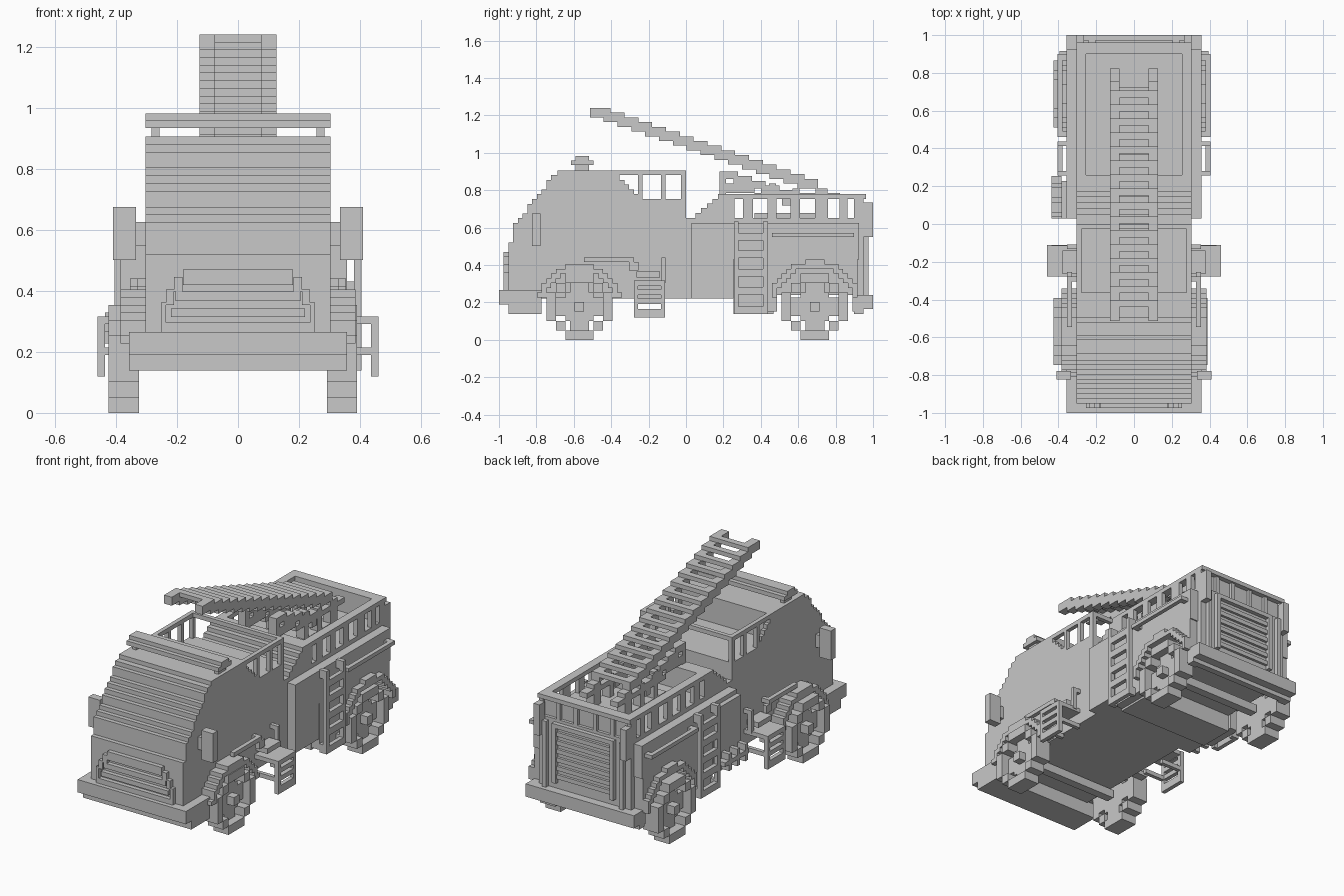
import bpy
import bmesh
from math import hypot
from mathutils import Vector

old = bpy.data.objects.get("Cube")
if old:
    bpy.data.objects.remove(old)

UNIT = 2 / 79          # one block; y counts blocks from the front bumper
CAB, BODY = 12, 14.1   # half widths
FLOOR, SKIRT = 8.7, 5.5
DECK, ROOF = 29.8, 35.8
FRONT_AXLE, REAR_AXLE, HUB = 17, 66.7, 7

paint = bpy.data.materials.new("plain_grey")
paint.diffuse_color = (0.58, 0.58, 0.58, 1)
paint.use_nodes = True
paint.node_tree.nodes["Principled BSDF"].inputs["Base Color"].default_value = (0.58, 0.58, 0.58, 1)


def box(x, y, z):
    """One block as three ranges."""
    return (x, y, z)


def wide(half, y, z):
    """A block centred across the truck."""
    return ((-half, half), y, z)


def flip(blocks):
    """The same blocks on the opposite side."""
    return [((-x[1], -x[0]), y, z) for x, y, z in blocks]


def part(name, blocks, both_sides=False):
    """Join blocks into one flat shaded object."""
    mesh_builder = bmesh.new()
    for x, y, z in list(blocks) + (flip(blocks) if both_sides else []):
        made = bmesh.ops.create_cube(mesh_builder, size=1)
        for vert in made["verts"]:
            low_high = [r[0] if c < 0 else r[1] for r, c in zip((x, y, z), vert.co)]
            vert.co = Vector((low_high[0], low_high[1] - 39.5, low_high[2])) * UNIT
    mesh = bpy.data.meshes.new(name)
    mesh_builder.to_mesh(mesh)
    mesh_builder.free()
    mesh.materials.append(paint)
    obj = bpy.data.objects.new(name, mesh)
    bpy.context.collection.objects.link(obj)
    return obj


def stepped(x, axle, y_cells, z_cells, keep):
    """Rows of blocks kept by a rule on the offset from an axle."""
    blocks = []
    for row in z_cells:
        start = None
        for cell in list(y_cells) + [None]:
            inside = cell is not None and keep(cell + 0.5, row + 0.5)
            if inside and start is None:
                start = cell
            if inside:
                end = cell + 1
            elif start is not None:
                blocks.append(box(x, (axle + start, axle + end), (HUB + row, HUB + row + 1)))
                start = None
    return blocks


# Cab: stacked layers with a stepped nose
cab = []
bottom = FLOOR
nose = [(20.6, 2), (24.7, 3), (25.7, 4), (26.7, 5), (28.7, 6), (DECK, 7),
        (30.8, 8), (31.8, 9), (33.8, 10), (34.8, 11), (ROOF, 12.4)]
for top, front in nose:
    back = 39.5 if top <= DECK else 25.2
    cab.append(wide(CAB, (front, back), (bottom, top)))
    bottom = top
part("cab", cab)
part("cab_front_skirt", [wide(BODY, (2, 9), (SKIRT, 10.5))])
part("front_bumper", [wide(BODY, (0, 8), (7.5, 10.5))])

# Grille: bars inside a stepped frame
grille = [wide(half, (1, 2), (low, high)) for half, low, high in
          [(9.3, 10.5, 11.7), (8.7, 12.4, 13.5), (8.1, 14.5, 15.7), (7.1, 16.6, 18.6)]]
part("grille_bars", grille)
frame = [box((9.3, 10), (1, 2), (10.5, 14.3)), box((8.3, 9.3), (1, 2), (14, 16)),
         box((7.2, 8.3), (1, 2), (15.7, 17.6))]
part("grille_frame", frame, True)

# Open frame behind the cab roof, with a stepped corner in each side
rails = [box((11, CAB), (24, 39.5), (ROOF - 1, ROOF))]
for start, end in [(29.4, 30.3), (34.2, 35.2), (38.4, 39.5)]:
    rails.append(box((11, CAB), (start, end), (DECK, ROOF)))
for level in range(5):
    rails.append(box((11, CAB), (25, 29.5 - level), (DECK + level, DECK + level + 1)))
part("cab_side_rails", rails, True)
part("cab_rear_rail", [wide(CAB, (38.5, 39.5), (ROOF - 1, ROOF))])

# Light bar
part("light_bar", [wide(CAB, (15.2, 20), (36.9, 37.9)), wide(CAB, (16.2, 19), (37.9, 38.8))])
part("light_bar_feet", [box((10.2, 11.2), (16.2, 19), (ROOF, 37))], True)

# Mirrors
part("mirrors", [box((13.2, 16.2), (7, 8.8), (19.8, 26.7)),
                 box((CAB, 13.2), (7.5, 8.5), (21.7, 24.7))], True)

# Rear body core, with a stepped slope at its front
core = [wide(CAB, (39.5, 77), (FLOOR + 0.8, 25.7)),
        wide(CAB, (39.5, 58), (FLOOR, 12)),
        wide(CAB, (49.5, 58), (SKIRT, 12)),
        wide(CAB, (75.5, 77), (SKIRT, 12))]
for step in range(5):
    core.append(wide(CAB, (41.5 + step * 1.2, 49.7), (25.7 + step, 26.8 + step)))
part("rear_body", core)

# Side panels with a stepped wheel opening
panel = [box((CAB, BODY), (40.7, 49.5), (FLOOR, 24.7)),
         box((CAB, BODY), (49.5, 76), (17, 24.7))]
panel += stepped((CAB, BODY), REAR_AXLE, range(-17, 9), range(-1, 10),
                 lambda y, z: hypot(y, max(z, 0)) > 8.3)
part("side_panels", panel, True)

# Pump panel with a pipe and a row of outlets
pump = [box((-15.2, -BODY), (40.7, 48.5), (FLOOR, 23.7)),
        box((-17.2, -15.2), (40.7, 49.5), (10.5, 11.5))]
pump += [box((-17.2, -15.2), (y, y + 1), (9, 13)) for y in (41, 44, 47)]
part("pump_panel", pump)

# Bed walls: top rail and posts around the open windows
wall = [box((10, CAB), (46.7, 77), (DECK, DECK + 1))]
posts = [(46.7, 49.3), (51.5, 53.7), (56.7, 58.6), (61.6, 63.6), (66.7, 69.5), (71.9, 73.6), (75, 76.5)]
for start, end in posts:
    wall.append(box((11, CAB), (start, end), (25.5, DECK)))
part("bed_walls", wall, True)
rear_posts = [box((x, x + 1), (76, 77), (25.5, DECK)) for x in (11, 6.5, 2)]
part("rear_posts", rear_posts, True)
part("rear_wall", [wide(CAB, (75, 76.3), (25.5, DECK)),
                   wide(CAB, (75, 77.5), (DECK, DECK + 1))])

# Rear shutter, lamps, bumper
part("rear_shutter", [wide(7, (77, 77.6), (12 + 2 * i, 13 + 2 * i)) for i in range(6)])
part("rear_shutter_frame", [box((7, 8), (77, 78), (11, 25)), box((9.5, 10.5), (77, 78), (9.5, 25)),
                            box((0, 8), (77, 78), (24, 25))], True)
part("tail_lamps", [box((10.5, CAB), (77, 79), (21.7, 29))], True)
part("rear_bumper", [wide(BODY, (76.2, 79), (6.5, 9.5))])
part("rear_corner_skirt", [box((CAB, BODY), (75, 77), (SKIRT, 9.5))], True)

# Hand rails and side ladders
part("hand_rails", [box((15, 16), (57.7, 75), (21.7, 22.6)),
                    box((BODY, 16), (57.7, 59), (21.7, 22.6)),
                    box((BODY, 16), (73.7, 75), (21.7, 22.6))], True)
ladder = [box((15, 16), (49.6, 56.8), (z, z + 1.6)) for z in (SKIRT, 9.6, 13.4, 17.3, 21)]
for y in (49.6, 55.8):
    ladder.append(box((15, 16), (y, y + 1), (SKIRT, 25)))
    ladder.append(box((BODY, 15), (y, y + 1), (23, 25)))
    ladder.append(box((BODY, 15), (y, y + 1), (SKIRT, 7.5)))
part("side_ladders", ladder, True)

# Cab steps with brackets and grab handles
step_frame = [box((17.2, 18.2), (y, y + 0.9), (4.7, 12.5)) for y in (28.5, 34.2)]
step_frame += [box((17.2, 18.2), (28.5, 35), (z, z + 1.1)) for z in (5.4, 7.6, 9.5, 11.4)]
step_frame += [box((17.2, 18.2), (28.5, 35), (4.7, 5.4)), box((CAB, 17.2), (28.5, 35), (11.5, 12.5))]
step_frame += [box((CAB, 17.2), (y, y + 0.9), (7.5, 8.5)) for y in (28.5, 34.2)]
part("cab_steps", step_frame, True)
handles = [box((13, 14), (18, 28.5), (16.4, 17.4)), box((13, 14), (27.5, 29.5), (14.6, 16.4)),
           box((13, 14), (34.3, 35.2), (12, 17.4)), box((CAB, 13), (27.5, 28.5), (16.4, 17.4)),
           box((CAB, 13), (34.3, 35.2), (16.4, 17.4)), box((CAB, 15), (29, 34), (13.2, 14.4))]
part("grab_handles", handles, True)


# Wheels: chunky eight sided tyre around a recessed hub with thick spokes
def tyre_rule(y, z):
    far, near = max(abs(y), abs(z)), min(abs(y), abs(z))
    return (far > 5 and near < 3) or (3 < near and far < 5)


def hub_rule(y, z):
    return min(abs(y), abs(z)) < 2 or hypot(y, z) < 3.8


for label, axle, size, width in [("front", FRONT_AXLE, 8.9, 15.2), ("rear", REAR_AXLE, 9.8, 15.6)]:
    for side, outer, inner in [("right", -16.8, -12.8), ("left", 15.4, 11.5)]:
        name = f"{label}_{side}"
        part(name + "_tyre", stepped(sorted((outer, inner)), axle, range(-7, 7), range(-7, 7), tyre_rule))
        recessed = sorted((outer * 0.88, inner))
        part(name + "_spokes", stepped(recessed, axle, range(-5, 5), range(-5, 5), hub_rule))
        part(name + "_hub", [box(sorted((outer, inner)), (axle - 1, axle + 1), (HUB - 1, HUB + 1))])
    part(f"{label}_axle", [wide(CAB, (axle - 1, axle + 1), (HUB - 1, HUB + 1))])
    fender = stepped((CAB, width), axle, range(-11, 11), range(2, 11),
                     lambda y, z: size - 1.5 < hypot(y, z) < size)
    part(f"{label}_fenders", fender, True)

# Raised ladder, descending in steps toward the rear
side_rail, rungs = [], []
for step in range(16):
    y, z = 19.2 + 2.92 * step, 47 - step
    side_rail.append(box((3, 5), (y, y + 4.4), (z, z + 2)))
    rungs.append(wide(3, (y + 2.9, y + 4.4), (z + 1, z + 2)))
part("ladder_rails", side_rail, True)
part("ladder_rungs", rungs)

# Ladder cradle
cradle = [box((3, 5), (46.6 + 2.9 * i, 50.5 + 2.9 * i), (34 - i, 35.6 - i)) for i in range(5)]
cradle += [box((3, 5), (46.6, 54), (31, 33)), box((3, 5), (46.6, 48), (25, 35)),
           box((3, 5), (57, 58.5), (25, 33)), box((3, 5), (62, 63.5), (25, 32)),
           box((3, 5), (54, 72), (DECK, DECK + 1.2)), box((3, 5), (66.8, 69.4), (25, 32)),
           box((3, 5), (59.8, 61.6), (28.4, DECK))]
part("ladder_cradle", cradle, True)
part("ladder_turntable", [wide(5, (54, 68), (25.5, 26.8))])
